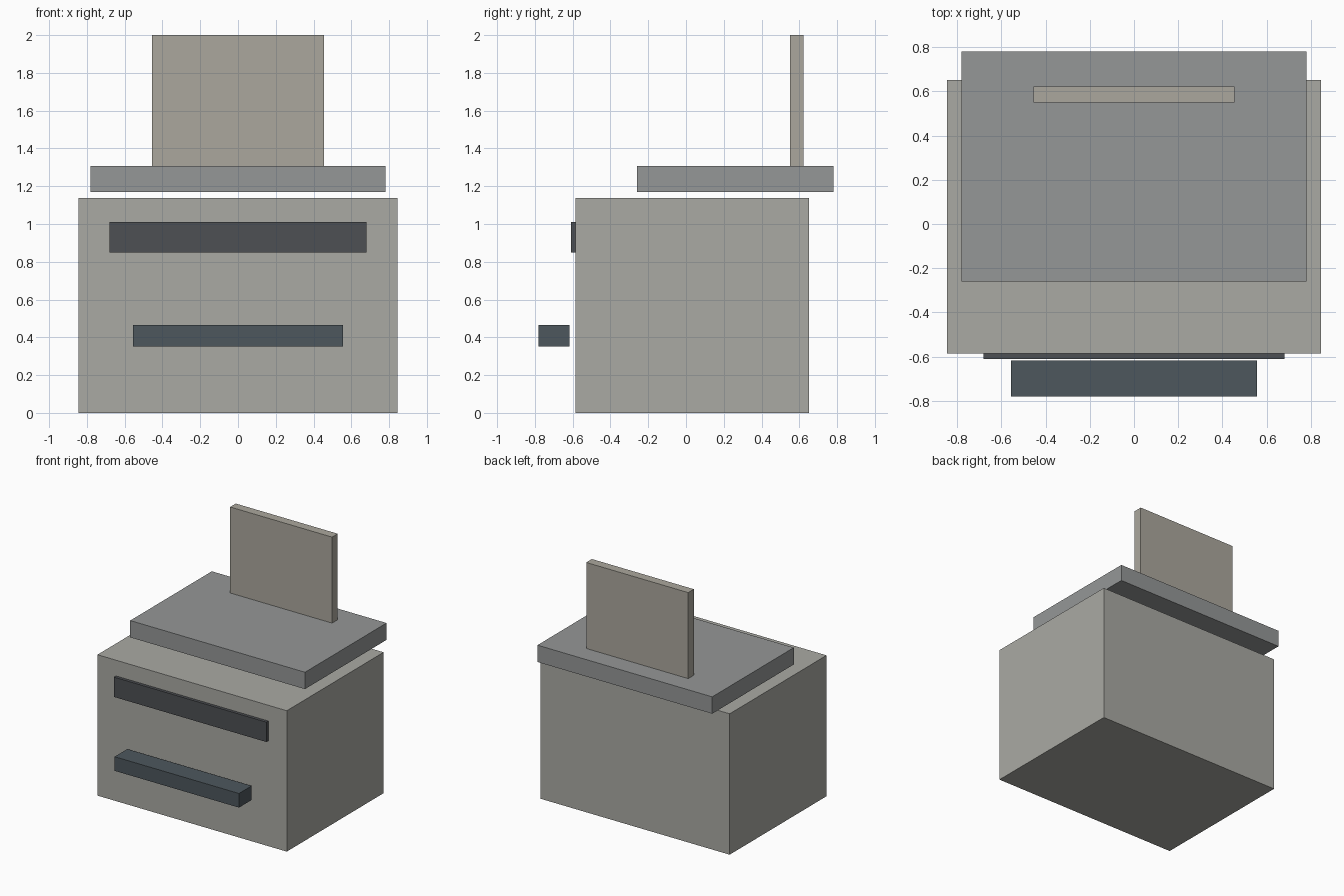
import bpy
import bmesh
from mathutils import Vector

if "Cube" in bpy.data.objects:
    bpy.data.objects.remove(bpy.data.objects["Cube"])


def box(name, half_x, y, z, color):
    """Box centred on x = 0, spanning the given y and z ranges."""
    bm = bmesh.new()
    bmesh.ops.create_cube(bm, size=1)
    bmesh.ops.scale(bm, vec=Vector((2 * half_x, y[1] - y[0], z[1] - z[0])), verts=bm.verts)
    bmesh.ops.translate(bm, vec=Vector((0, sum(y) / 2, sum(z) / 2)), verts=bm.verts)
    mesh = bpy.data.meshes.new(name)
    bm.to_mesh(mesh)
    bm.free()
    mat = bpy.data.materials.new(name + "_material")
    mat.diffuse_color = (*color, 1)
    mat.use_nodes = True
    mat.node_tree.nodes["Principled BSDF"].inputs["Base Color"].default_value = mat.diffuse_color
    mesh.materials.append(mat)
    obj = bpy.data.objects.new(name, mesh)
    bpy.context.collection.objects.link(obj)
    return obj


# Main housing
box("body", 0.845, (-0.585, 0.65), (0, 1.137), (0.40, 0.40, 0.37))
# Dark panel on the front face
box("front_panel", 0.68, (-0.61, -0.585), (0.85, 1.01), (0.075, 0.08, 0.088))
# Output tray floating just ahead of the front
box("output_tray", 0.555, (-0.78, -0.618), (0.352, 0.466), (0.075, 0.095, 0.11))
# Lid hovering slightly above the housing
box("lid", 0.78, (-0.26, 0.78), (1.17, 1.306), (0.30, 0.31, 0.31))
# Upright paper support standing on the lid
box("paper_support", 0.455, (0.55, 0.622), (1.306, 2.0), (0.41, 0.39, 0.34))
